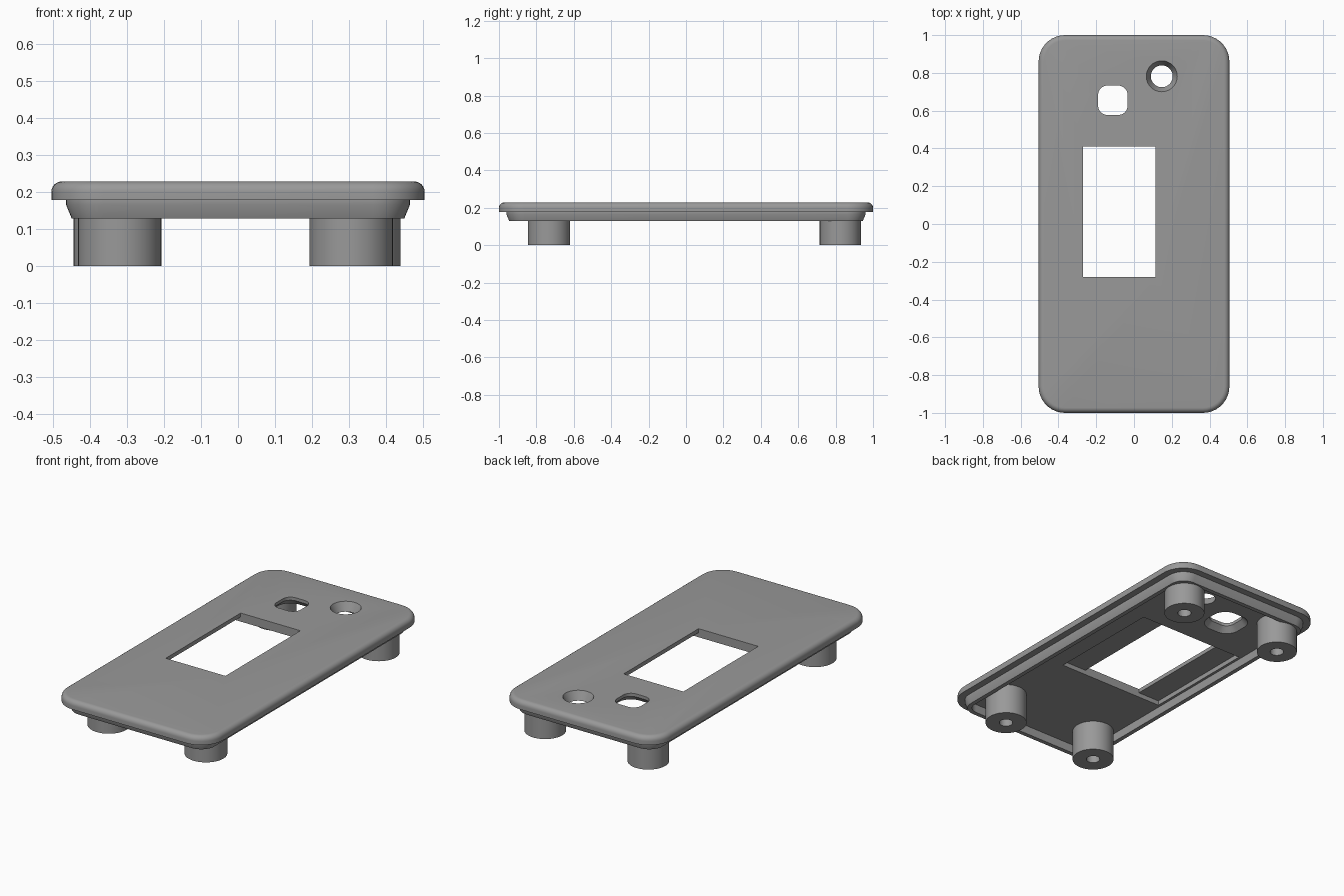
import bpy, bmesh, math

if "Cube" in bpy.data.objects:
    bpy.data.objects.remove(bpy.data.objects["Cube"])

grey = bpy.data.materials.new("mid_grey")
grey.diffuse_color = (0.32, 0.32, 0.32, 1)
grey.use_nodes = True
grey.node_tree.nodes["Principled BSDF"].inputs["Base Color"].default_value = grey.diffuse_color


def rounded_rect(cx, cy, hx, hy, r, z, seg=10):
    """Counter-clockwise rounded rectangle; a circle when hx = hy = r."""
    pts = []
    for i, (sx, sy) in enumerate(((1, 1), (-1, 1), (-1, -1), (1, -1))):
        for k in range(seg):
            a = math.pi / 2 * (i + k / (seg - 1 if hx > r else seg))
            pts.append((cx + sx * (hx - r) + r * math.cos(a),
                        cy + sy * (hy - r) + r * math.sin(a), z))
    return pts


def loft(name, rings):
    """Closed solid through equal-sized rings, capped at both ends."""
    bm = bmesh.new()
    loops = [[bm.verts.new(p) for p in ring] for ring in rings]
    for a, b in zip(loops, loops[1:]):
        n = len(a)
        for i in range(n):
            j = (i + 1) % n
            bm.faces.new((a[i], a[j], b[j], b[i]))
    bm.faces.new(loops[0][::-1])
    bm.faces.new(loops[-1])
    bmesh.ops.recalc_face_normals(bm, faces=bm.faces)
    me = bpy.data.meshes.new(name)
    bm.to_mesh(me)
    bm.free()
    me.materials.append(grey)
    ob = bpy.data.objects.new(name, me)
    bpy.context.collection.objects.link(ob)
    return ob


def box(name, x0, x1, y0, y1, z0, z1):
    return loft(name, [[(x0, y0, z), (x1, y0, z), (x1, y1, z), (x0, y1, z)]
                       for z in (z0, z1)])


def activate(ob):
    bpy.ops.object.select_all(action='DESELECT')
    ob.select_set(True)
    bpy.context.view_layer.objects.active = ob


def smooth(ob):
    activate(ob)
    bpy.ops.object.shade_smooth_by_angle(angle=math.radians(30))


# Cover: hollow tapered lip underneath, plate with a rounded top edge
HX, HY, R, FIL, UNDER, TOP = 0.505, 1.0, 0.14, 0.028, 0.178, 0.228
profile = [(0.08, UNDER), (0.08, 0.128), (0.055, 0.128), (0.04, 0.165),
           (0.04, UNDER), (0, UNDER)]
for k in range(7):
    a = math.pi / 2 * k / 6
    profile.append((FIL * (1 - math.cos(a)), TOP - FIL + FIL * math.sin(a)))
cover = loft("cover", [rounded_rect(0, 0, HX - d, HY - d, R - d, z)
                       for d, z in profile])

# Openings: window with wider recess below, countersunk hole, flared button hole
cutters = [
    box("window_cutter", -0.27, 0.115, -0.28, 0.41, 0.1, 0.3),
    box("recess_cutter", -0.41, 0.275, -0.28, 0.41, 0.1, 0.205),
    loft("round_hole_cutter", [rounded_rect(0.147, 0.782, r, r, r, z)
                               for r, z in ((0.058, 0.1), (0.058, UNDER),
                                            (0.082, TOP), (0.082, 0.3))]),
    loft("button_hole_cutter", [rounded_rect(-0.112, 0.655, 0.078 + d, 0.078 + d, 0.05 + d, z)
                                for d, z in ((0.03, 0.1), (0.03, UNDER),
                                             (0, 0.21), (0, 0.3))]),
]
for c in cutters:
    c.hide_render = True
    activate(cover)
    mod = cover.modifiers.new(c.name, 'BOOLEAN')
    mod.operation, mod.solver, mod.object = 'DIFFERENCE', 'EXACT', c
    bpy.ops.object.modifier_apply(modifier=mod.name)
    bpy.data.objects.remove(c)
smooth(cover)

# Screw posts with blind bores
for name, x, y, r in (("front_left_post", -0.32, -0.732, 0.113),
                      ("front_right_post", 0.306, -0.732, 0.113),
                      ("back_left_post", -0.335, 0.825, 0.11),
                      ("back_right_post", 0.33, 0.825, 0.11)):
    post = loft(name, [rounded_rect(x, y, q, q, q, z) for q, z in
                       ((0.037, 0.16), (0.037, 0), (r, 0), (r, 0.185))])
    smooth(post)
